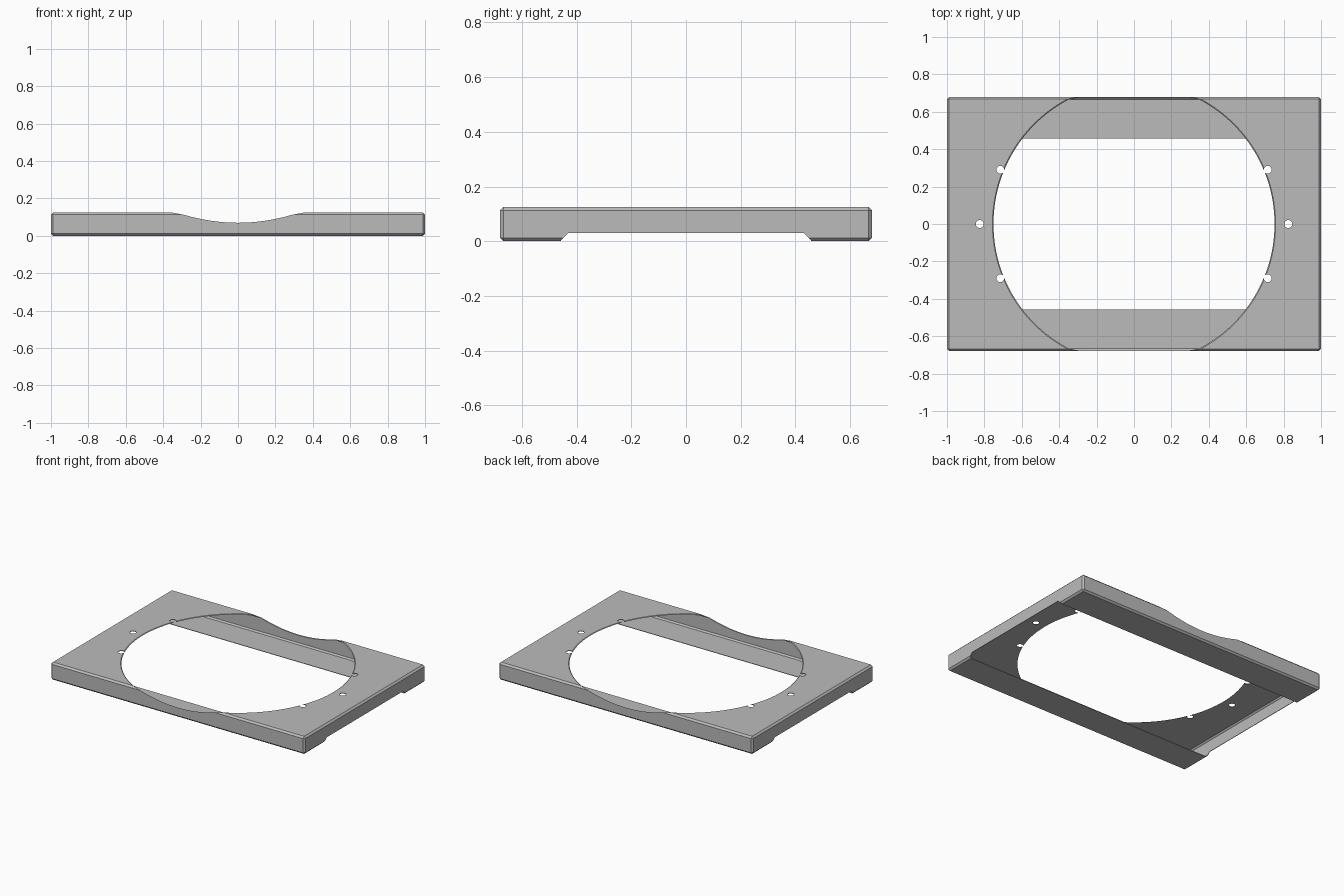
import bpy
import bmesh
from mathutils import Matrix

cube = bpy.data.objects.get("Cube")
if cube:
    bpy.data.objects.remove(cube, do_unlink=True)

LENGTH, DEPTH, HEIGHT = 2.0, 1.36, 0.125
CHAMFER, SHEET = 0.012, 0.004
HOLE_RADIUS = 0.757

grey = bpy.data.materials.new("sheet_grey")
grey.use_nodes = True
colour = (0.5, 0.5, 0.5, 1)
grey.diffuse_color = colour
grey.node_tree.nodes["Principled BSDF"].inputs["Base Color"].default_value = colour


def make_object(name, bm):
    bmesh.ops.recalc_face_normals(bm, faces=bm.faces)
    mesh = bpy.data.meshes.new(name)
    bm.to_mesh(mesh)
    bm.free()
    mesh.materials.append(grey)
    obj = bpy.data.objects.new(name, mesh)
    bpy.context.scene.collection.objects.link(obj)
    return obj


def chamfered_box(name, inset):
    bm = bmesh.new()
    bmesh.ops.create_cube(bm, size=1)
    size = [side - 2 * inset for side in (LENGTH, DEPTH, HEIGHT)]
    bmesh.ops.scale(bm, vec=size, verts=bm.verts)
    bmesh.ops.translate(bm, vec=(0, 0, HEIGHT / 2), verts=bm.verts)
    bmesh.ops.bevel(bm, geom=bm.edges[:], offset=CHAMFER - inset / 2,
                    segments=1, affect='EDGES')
    return make_object(name, bm)


def cone(name, x, y, low, high, r_low, r_high, sides):
    bm = bmesh.new()
    bmesh.ops.create_cone(bm, cap_ends=True, segments=sides, radius1=r_low,
                          radius2=r_high, depth=high - low,
                          matrix=Matrix.Translation((x, y, (low + high) / 2)))
    return make_object(name, bm)


def prism_along_x(name, profile):
    bm = bmesh.new()
    face = bm.faces.new([bm.verts.new((-LENGTH, y, z)) for y, z in profile])
    moved = bmesh.ops.extrude_face_region(bm, geom=[face])["geom"]
    verts = [v for v in moved if isinstance(v, bmesh.types.BMVert)]
    bmesh.ops.translate(bm, vec=(2 * LENGTH, 0, 0), verts=verts)
    return make_object(name, bm)


def cut(target, cutter):
    cutter.hide_render = True
    mod = target.modifiers.new("cut", 'BOOLEAN')
    mod.operation = 'DIFFERENCE'
    mod.solver = 'EXACT'
    mod.object = cutter
    graph = bpy.context.evaluated_depsgraph_get()
    result = bpy.data.meshes.new_from_object(target.evaluated_get(graph))
    target.modifiers.clear()
    target.data = result
    bpy.data.objects.remove(cutter, do_unlink=True)


# Thin hollow chamfered tray
tray = chamfered_box("sheet_tray", 0)
cut(tray, chamfered_box("hollow_cutter", SHEET))

# Round opening that dips into the front and back walls
slope, low, high = 0.72, 0.05, 0.2
cut(tray, cone("opening_cutter", 0, 0, low, high,
               HOLE_RADIUS - (HEIGHT - low) / slope,
               HOLE_RADIUS + (high - HEIGHT) / slope, 160))

# Wide channel through the underside and side walls
cut(tray, prism_along_x("channel_cutter", [
    (-0.457, -0.1), (0.457, -0.1), (0.457, 0.003),
    (0.43, 0.03), (-0.43, 0.03), (-0.457, 0.003)]))

# Screw holes and edge notches
for side in (-1, 1):
    for x, y in ((0.825, 0), (0.715, 0.29), (0.715, -0.29)):
        cut(tray, cone("screw_cutter", side * x, y, 0.09, 0.2, 0.021, 0.021, 20))

for poly in tray.data.polygons:
    poly.use_smooth = False
    poly.material_index = 0
